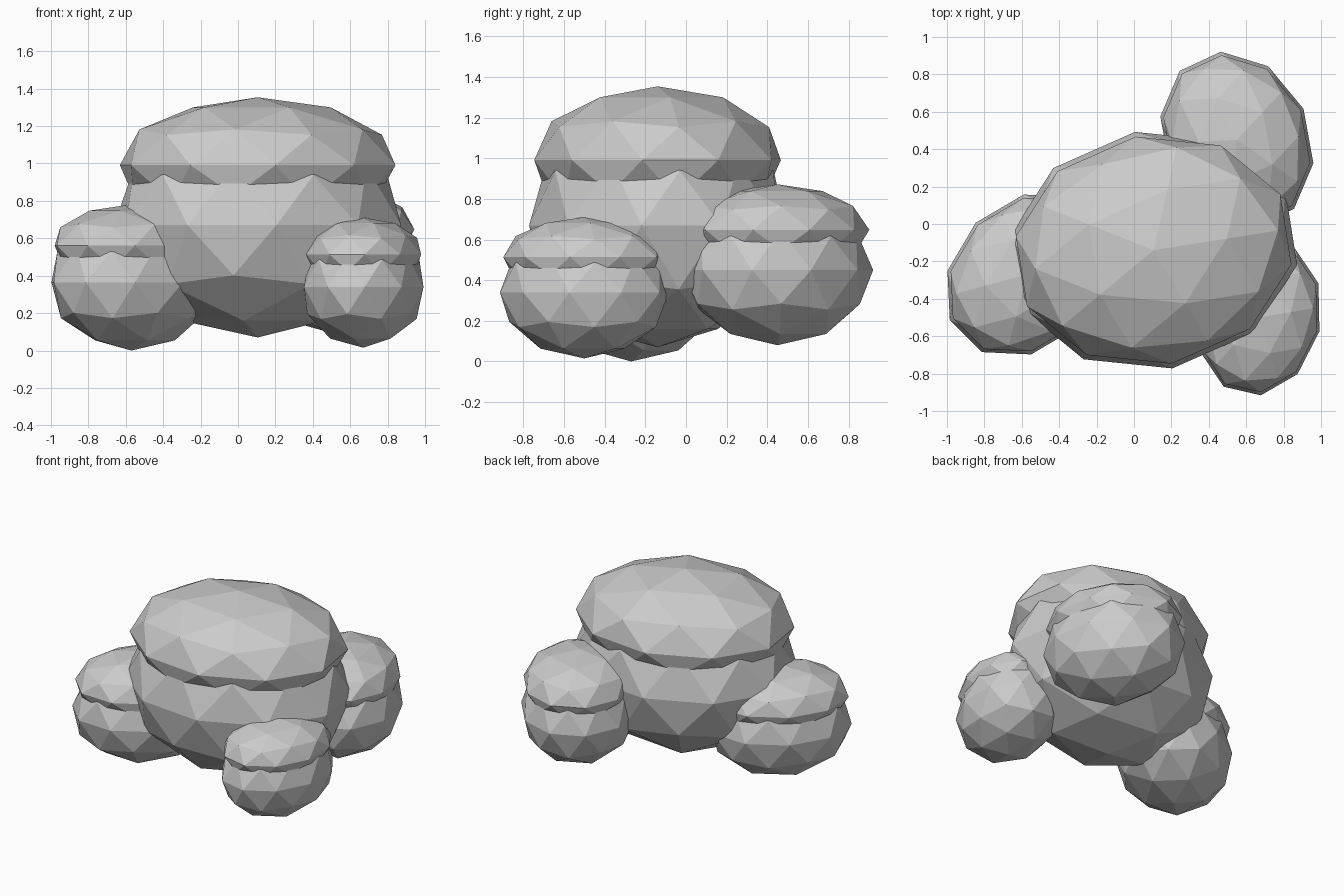
import bpy
from math import radians

if "Cube" in bpy.data.objects:
    bpy.data.objects.remove(bpy.data.objects["Cube"])

# Single stone colour
GREY = (0.6, 0.6, 0.6, 1)
stone = bpy.data.materials.new("stone_grey")
stone.use_nodes = True
stone.diffuse_color = GREY
stone.node_tree.nodes["Principled BSDF"].inputs["Base Color"].default_value = GREY


def boulder(name, centre, radii, turn):
    """Faceted ellipsoid turned about the vertical."""
    bpy.ops.mesh.primitive_ico_sphere_add(subdivisions=2, radius=1, location=centre)
    ob = bpy.context.object
    ob.name = name
    ob.scale = radii
    ob.rotation_euler.z = radians(turn)
    ob.data.materials.append(stone)
    bpy.ops.object.shade_flat()


def capped_rock(name, centre, radii, turn):
    """Boulder with a flatter, slightly narrower cap resting on it."""
    x, y, z = centre
    rx, ry, rz = radii
    boulder(name + "_body", centre, radii, turn)
    boulder(name + "_cap", (x, y, z + 0.535 * rz),
            (0.96 * rx, 0.96 * ry, 0.605 * rz), turn)


# One large rock with three small ones around it
capped_rock("large_rock", (0.105, -0.14, 0.67), (0.784, 0.64, 0.6), 9)
capped_rock("right_rock", (-0.57, -0.27, 0.365), (0.49, 0.391, 0.365), 45)
capped_rock("front_rock", (0.67, -0.5, 0.34), (0.424, 0.33, 0.325), 77)
capped_rock("back_rock", (0.55, 0.45, 0.45), (0.487, 0.393, 0.37), 115)
